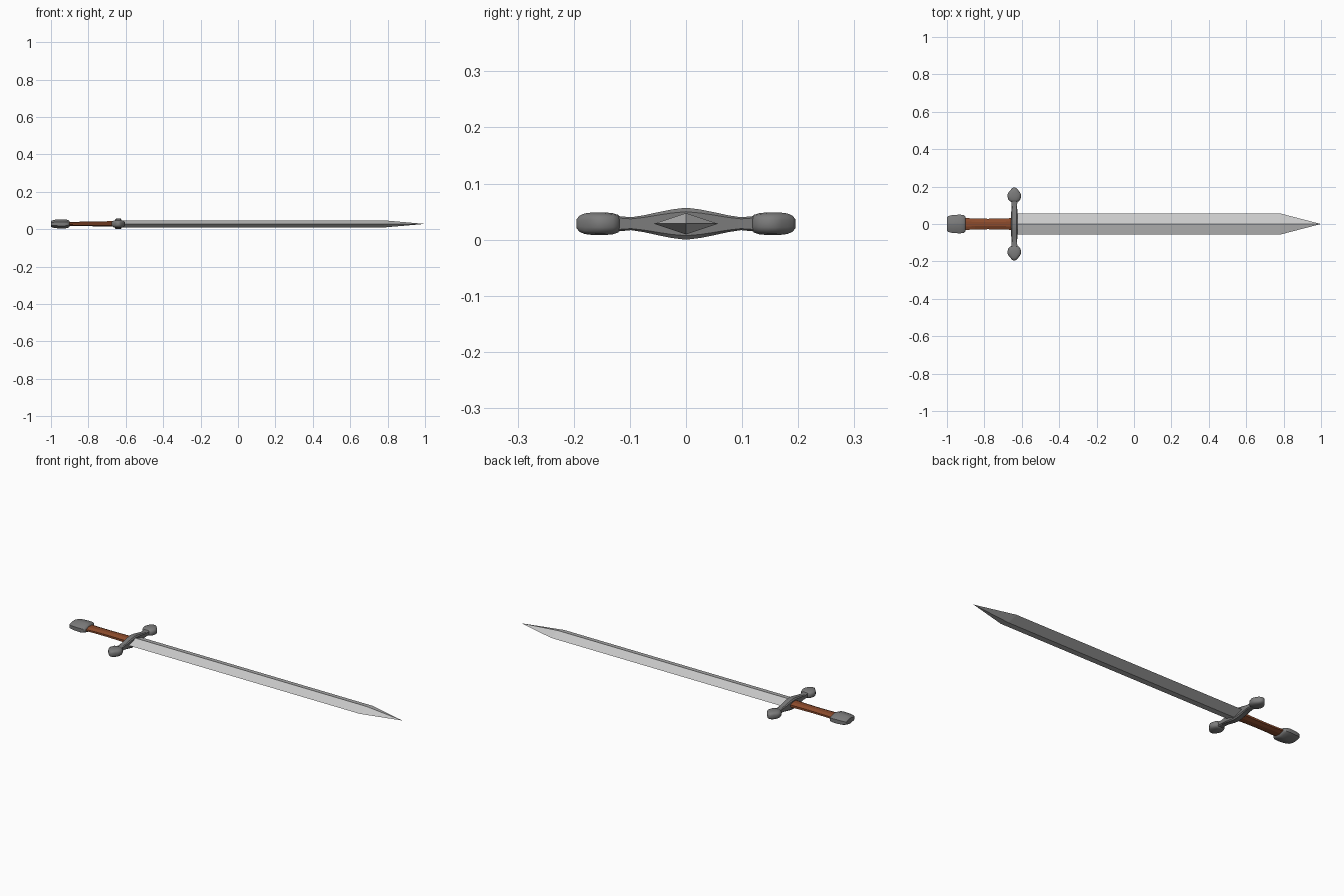
import bpy, bmesh, math

if "Cube" in bpy.data.objects:
    bpy.data.objects.remove(bpy.data.objects["Cube"])

Z = 0.0285      # height of the sword's centre plane
GUARD_X = -0.64


def material(name, rgb):
    m = bpy.data.materials.new(name)
    m.diffuse_color = (*rgb, 1)
    m.use_nodes = True
    m.node_tree.nodes["Principled BSDF"].inputs["Base Color"].default_value = m.diffuse_color
    return m


steel = material("steel", (0.55, 0.55, 0.55))
iron = material("iron", (0.2, 0.2, 0.2))
leather = material("leather", (0.26, 0.07, 0.025))

DIAMOND = [(1, 0), (0, 1), (-1, 0), (0, -1)]
BOX = [(1, -.75), (1, .75), (.7, 1), (-.7, 1), (-1, .75), (-1, -.75), (-.7, -1), (.7, -1)]
HANDLE = [(1, -.4), (1, .4), (.4, 1), (-.4, 1), (-1, .4), (-1, -.4), (-.4, -1), (.4, -1)]
ROUND = []
for i in range(16):
    a = math.tau * (i + .5) / 16
    c, s = math.cos(a), math.sin(a)
    ROUND.append((math.copysign(abs(c) ** .7, c), math.copysign(abs(s) ** .7, s)))
POMMEL = [(1, -.42), (1, .42), (.85, .6), (.15, 1), (-.15, 1), (-.85, .6),
          (-1, .42), (-1, -.42), (-.85, -.6), (-.15, -1), (.15, -1), (.85, -.6)]


def loft(name, section, stations, mat, axis="x", smooth=None):
    """Skin a section through (position, half width, half height) stations."""
    bm = bmesh.new()
    rings = []
    for p, w, h in stations:
        ring = []
        for u, v in section:
            co = (p, u * w, Z + v * h) if axis == "x" else (GUARD_X + u * w, p, Z + v * h)
            ring.append(bm.verts.new(co))
        rings.append(ring)
    n = len(section)
    for a, b in zip(rings, rings[1:]):
        for i in range(n):
            j = (i + 1) % n
            bm.faces.new((a[i], a[j], b[j], b[i]))
    bm.faces.new(rings[0])
    bm.faces.new(rings[-1])
    bmesh.ops.remove_doubles(bm, verts=bm.verts, dist=1e-5)
    bmesh.ops.recalc_face_normals(bm, faces=bm.faces)
    me = bpy.data.meshes.new(name)
    bm.to_mesh(me)
    bm.free()
    ob = bpy.data.objects.new(name, me)
    bpy.context.collection.objects.link(ob)
    me.materials.append(mat)
    if smooth:
        bpy.ops.object.select_all(action="DESELECT")
        ob.select_set(True)
        bpy.context.view_layer.objects.active = ob
        bpy.ops.object.shade_smooth_by_angle(angle=math.radians(smooth))
    return ob


# Blade: diamond section narrowing to a point
loft("blade", DIAMOND, [(-0.64, .057, .019), (0.78, .057, .019), (0.995, .001, .0005),
                        (1.0, .0002, .0001)], steel)

# Crossguard bar: tall in the middle, waisted before the ends
half = [(0, .018, .0285), (.025, .018, .0255), (.05, .017, .0205), (.075, .016, .015),
        (.098, .015, .0115), (.13, .017, .0145)]
bar = [(-p, w, h) for p, w, h in reversed(half[1:])] + half
loft("crossguard", BOX, bar, iron, "y", 25)

# Spade-shaped guard ends
for side, label in ((1, "left"), (-1, "right")):
    spade = [(.118, .016, .012), (.121, .024, .016), (.130, .032, .019), (.145, .037, .0205),
             (.158, .037, .0205), (.170, .030, .020), (.181, .021, .0185), (.190, .013, .0145),
             (.195, .006, .008)]
    loft("guard_end_" + label, ROUND, [(side * p, w, h) for p, w, h in spade], iron, "y", 50)

# Leather grip, slightly waisted
loft("grip", HANDLE, [(-0.92, .033, .011), (-0.85, .029, .0115), (-0.78, .028, .0125),
                      (-0.71, .029, .014), (-0.64, .032, .0155)], leather)

# Pommel: rounded block with a raised centre
loft("pommel", POMMEL, [(-1.0, .034, .014), (-0.995, .041, .018), (-0.982, .046, .022),
                        (-0.955, .049, .0245), (-0.93, .050, .0245), (-0.912, .048, .022),
                        (-0.904, .043, .018), (-0.90, .034, .013)], iron, "x", 40)
